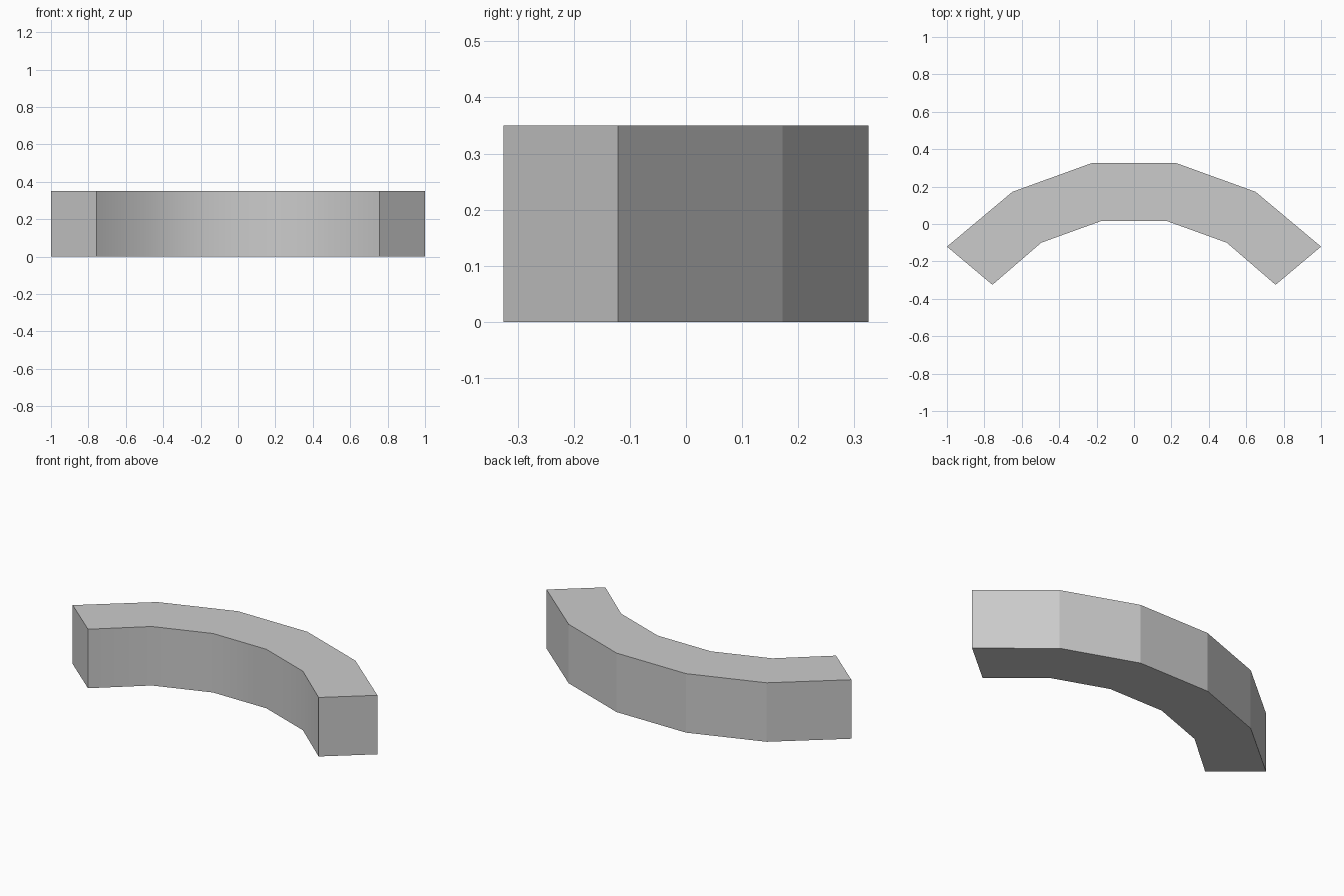
import bpy, bmesh

# Remove the default cube
cube = bpy.data.objects.get("Cube")
if cube:
    bpy.data.objects.remove(cube, do_unlink=True)

HEIGHT = 0.35

# Stone grey material
grey = bpy.data.materials.new("stone grey")
grey.use_nodes = True
colour = (0.6, 0.6, 0.6, 1)
grey.diffuse_color = colour
grey.node_tree.nodes["Principled BSDF"].inputs["Base Color"].default_value = colour

# Half plan outlines, from the middle to the end of the arc
outer_half = [(0.228, 0.325), (0.65, 0.172), (1.0, -0.121)]
inner_half = [(0.175, 0.016), (0.496, -0.1), (0.757, -0.325)]


def mirrored(half):
    """Full run of points from the left end to the right end."""
    return half[::-1] + [(-x, y) for x, y in half]


outline = mirrored(outer_half) + mirrored(inner_half)[::-1]

# Extrude the curved plan into a solid wall
bm = bmesh.new()
base = bm.faces.new([bm.verts.new((x, y, 0)) for x, y in outline])
extruded = bmesh.ops.extrude_face_region(bm, geom=[base], use_keep_orig=True)
top_verts = [v for v in extruded["geom"] if isinstance(v, bmesh.types.BMVert)]
bmesh.ops.translate(bm, verts=top_verts, vec=(0, 0, HEIGHT))
bmesh.ops.recalc_face_normals(bm, faces=bm.faces)

# Smooth hollow front; faceted back, ends, top and bottom
inner = set(inner_half + [(-x, y) for x, y in inner_half])
for face in bm.faces:
    face.smooth = all(
        any(abs(v.co.x - x) + abs(v.co.y - y) < 0.001 for x, y in inner)
        for v in face.verts)
for edge in bm.edges:
    edge.smooth = all(f.smooth for f in edge.link_faces)

mesh = bpy.data.meshes.new("curved_wall")
bm.to_mesh(mesh)
bm.free()
mesh.materials.append(grey)
wall = bpy.data.objects.new("curved_wall", mesh)
bpy.context.collection.objects.link(wall)
